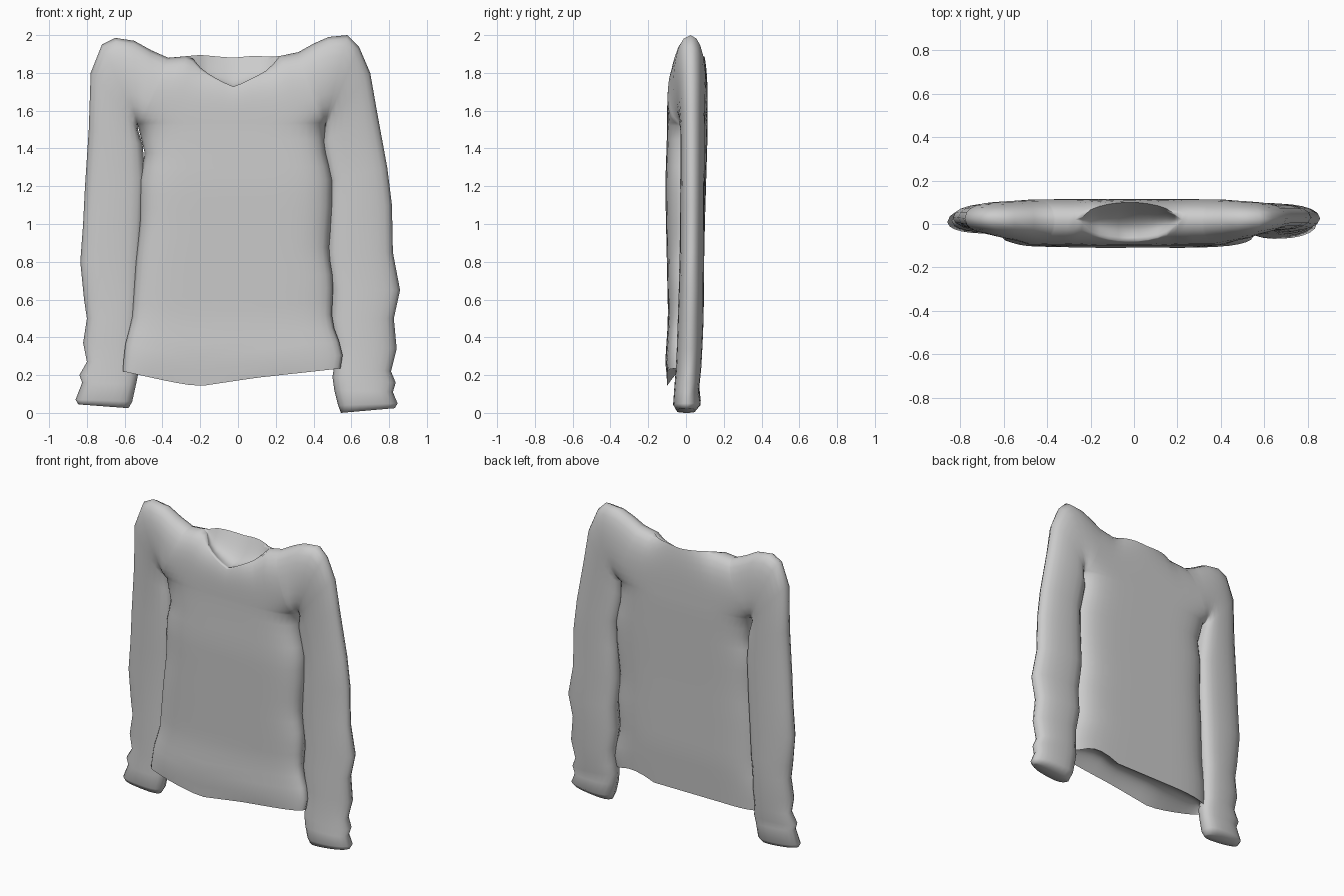
import bpy, bmesh, math

if "Cube" in bpy.data.objects:
    bpy.data.objects.remove(bpy.data.objects["Cube"], do_unlink=True)

ARMPIT_Z = 1.52
NECK_X, NECK_R = -0.02, 0.22
COLS, ROWS, STEPS = 22, 18, 10
FRONT, MID, BACK = -0.1, 0.02, 0.115


def sample(points, t):
    """Piecewise linear lookup in a list of (t, value)."""
    if t <= points[0][0]:
        return points[0][1]
    for (a, va), (b, vb) in zip(points, points[1:]):
        if t <= b:
            return va + (vb - va) * (t - a) / (b - a)
    return points[-1][1]


def mix(a, b, t):
    return a + (b - a) * t


def spread(count):
    """Values from 0 to 1, packed closer near both ends."""
    return [mix(i / count, 0.5 - 0.5 * math.cos(math.pi * i / count), 0.8)
            for i in range(count + 1)]


def round_off(s, power):
    return math.sqrt(max(0.0, 1 - abs(s) ** power))


def depth(v):
    """Thickness across an arm ring, from inner (0) to outer (1) edge."""
    return round_off(v, 4) * round_off(1 - v, 8)


def skin(bm, grid, flip):
    """Fill a grid of points with quads."""
    vs = [[bm.verts.new(p) for p in row] for row in grid]
    for r0, r1 in zip(vs, vs[1:]):
        for i in range(len(r0) - 1):
            quad = [r0[i], r0[i + 1], r1[i + 1], r1[i]]
            bm.faces.new(quad[::-1] if flip else quad)


# Torso outline by height, right and left side
right_edge = [(0.22, -0.61), (0.35, -0.60), (0.5, -0.56), (0.8, -0.54),
              (1.0, -0.52), (1.25, -0.52), (1.36, -0.49), (1.52, -0.53)]
left_edge = [(0.22, 0.54), (0.3, 0.555), (0.4, 0.53), (0.48, 0.495), (0.7, 0.505),
             (0.85, 0.48), (1.1, 0.5), (1.25, 0.5), (1.4, 0.46), (1.52, 0.46)]
front_y = [(0.2, -0.1), (0.27, -0.11), (0.5, -0.095), (1.2, -0.11), (1.5, FRONT)]
edge_y = [(0.2, -0.06), (0.5, -0.03), (1.0, 0.0), (1.5, MID)]
back_y = [(0.2, 0.07), (0.5, 0.09), (1.0, 0.1), (1.5, BACK)]
front_hem = [(-0.6, 0.22), (-0.35, 0.165), (-0.2, 0.14), (0.1, 0.185), (0.55, 0.235)]
back_hem = [(-0.6, 0.22), (-0.3, 0.23), (0.2, 0.23), (0.3, 0.27), (0.4, 0.27), (0.5, 0.235)]
shoulder = [(-0.37, 1.88), (-0.2, 1.895), (-0.03, 1.88), (0.08, 1.89),
            (0.2, 1.885), (0.32, 1.91)]


def torso_panel(front):
    grid = []
    # Hem up to the armpits
    for j in range(ROWS):
        t, row = j / ROWS, []
        for u in spread(COLS):
            hem = sample(front_hem if front else back_hem, mix(-0.6, 0.55, u))
            z = mix(hem, ARMPIT_Z, t)
            x = mix(sample(right_edge, z), sample(left_edge, z), u)
            mid = sample(edge_y, mix(0.22, ARMPIT_Z, t))
            far = sample(front_y if front else back_y, z)
            row.append((x, mix(mid, far, round_off(2 * u - 1, 6)), z))
        grid.append(row)
    # Armpits up to shoulders and neckline
    for v in spread(STEPS):
        row = []
        for u in spread(COLS):
            top_x = mix(-0.37, 0.32, u)
            r = min(1, abs(top_x - NECK_X) / NECK_R)
            top_z = sample(shoulder, top_x)
            if front:
                top_z -= 0.155 * math.sqrt(1 - r)
            x = mix(mix(-0.53, 0.46, u), top_x, v)
            z = mix(ARMPIT_Z, top_z, v)
            side = math.sqrt(max(0, 1 - (2 * u - 1) ** 6 * (1 - v) ** 8))
            taper = math.sqrt(max(0, 1 - v ** 4 * (1 - 0.7 * (1 - r * r))))
            row.append((x, mix(MID, FRONT if front else BACK, side * taper), z))
        grid.append(row)
    return grid


def lining(front_row, back_row, sag):
    """Inner sheet between a front and a back edge, sagging inward."""
    grid = []
    for k in range(STEPS + 1):
        t, row = k / STEPS, []
        for (xa, ya, za), (xb, yb, zb) in zip(front_row, back_row):
            bulge = sag * math.sin(math.pi * t) * min(1, (yb - ya) / 0.12)
            row.append((mix(xa, xb, t), mix(ya, yb, t), mix(za, zb, t) + bulge))
        grid.append(row)
    return grid


# Sleeve rings: inner x, inner z, outer x, outer z, fanning round the armpit
right_sleeve = [(-.53, 1.52, -.37, 1.88), (-.53, 1.52, -.46, 1.92), (-.53, 1.52, -.55, 1.97),
                (-.53, 1.52, -.65, 1.985), (-.53, 1.52, -.72, 1.95), (-.53, 1.5, -.78, 1.8),
                (-.505, 1.42, -.79, 1.5), (-.49, 1.25, -.81, 1.2), (-.5, 1, -.82, 1),
                (-.51, .8, -.835, .8), (-.52, .6, -.815, .6), (-.53, .5, -.8, .5),
                (-.53, .37, -.82, .37), (-.54, .27, -.8, .27), (-.53, .2, -.84, .2),
                (-.54, .15, -.825, .16), (-.56, .06, -.86, .07), (-.58, .025, -.845, .045)]
left_sleeve = [(.46, 1.52, .32, 1.91), (.46, 1.52, .4, 1.955), (.46, 1.52, .48, 1.99),
               (.46, 1.52, .58, 2), (.46, 1.52, .64, 1.94), (.46, 1.5, .7, 1.8),
               (.445, 1.42, .735, 1.6), (.485, 1.23, .79, 1.3), (.48, 1.05, .815, 1.1),
               (.47, .85, .82, .85), (.495, .65, .858, .65), (.485, .5, .825, .5),
               (.51, .36, .84, .34), (.51, .25, .81, .22), (.5, .19, .835, .16),
               (.51, .12, .82, .11), (.53, .04, .845, .05), (.545, .0, .83, .025)]
right_front = [(0, FRONT), (3, -0.07), (6, -0.04), (9, -0.03), (16, -0.045), (17, -0.03)]
left_front = [(0, FRONT), (3, -0.07), (6, -0.03), (9, -0.035), (12, -0.05), (16, -0.07), (17, -0.05)]
arm_mid = [(0, MID), (8, 0.03), (12, 0.02), (17, 0.005)]
arm_back = [(0, BACK), (6, 0.1), (11, 0.095), (15, 0.07), (16, 0.08), (17, 0.05)]


def sleeve_panel(rings, far_y):
    grid = []
    for n, (xi, zi, xo, zo) in enumerate(rings):
        mid, far = sample(arm_mid, n), sample(far_y, n)
        grid.append([(mix(xi, xo, v), mix(mid, far, depth(v)), mix(zi, zo, v))
                     for v in spread(STEPS)])
    # Closed cuff end
    grid.append([(x, mid, z) for x, y, z in grid[-1]])
    return grid


# Sew the panels into one garment
bm = bmesh.new()
torso_front, torso_back = torso_panel(True), torso_panel(False)
skin(bm, torso_front, False)
skin(bm, torso_back, True)
for rings, front, flip in ((left_sleeve, left_front, True), (right_sleeve, right_front, False)):
    skin(bm, sleeve_panel(rings, front), flip)
    skin(bm, sleeve_panel(rings, arm_back), not flip)

# Neck and hem linings
neck = [i for i, u in enumerate(spread(COLS)) if abs(mix(-0.37, 0.32, u) - NECK_X) < NECK_R]
span = slice(neck[0] - 1, neck[-1] + 2)
skin(bm, lining(torso_front[-1][span], torso_back[-1][span], -0.06), False)
skin(bm, lining(torso_front[0], torso_back[0], 0.05), True)

bmesh.ops.remove_doubles(bm, verts=bm.verts, dist=0.0008)
bmesh.ops.dissolve_degenerate(bm, edges=bm.edges, dist=0.0005)
bmesh.ops.recalc_face_normals(bm, faces=bm.faces)
mesh = bpy.data.meshes.new("sweater")
bm.to_mesh(mesh)
bm.free()

# Plain grey knit
grey = bpy.data.materials.new("light_grey")
grey.use_nodes = True
color = (0.6, 0.6, 0.6, 1)
grey.diffuse_color = color
grey.node_tree.nodes["Principled BSDF"].inputs["Base Color"].default_value = color
mesh.materials.append(grey)

sweater = bpy.data.objects.new("sweater", mesh)
bpy.context.collection.objects.link(sweater)
bpy.context.view_layer.objects.active = sweater
sweater.select_set(True)
bpy.ops.object.shade_smooth_by_angle(angle=math.radians(100))
